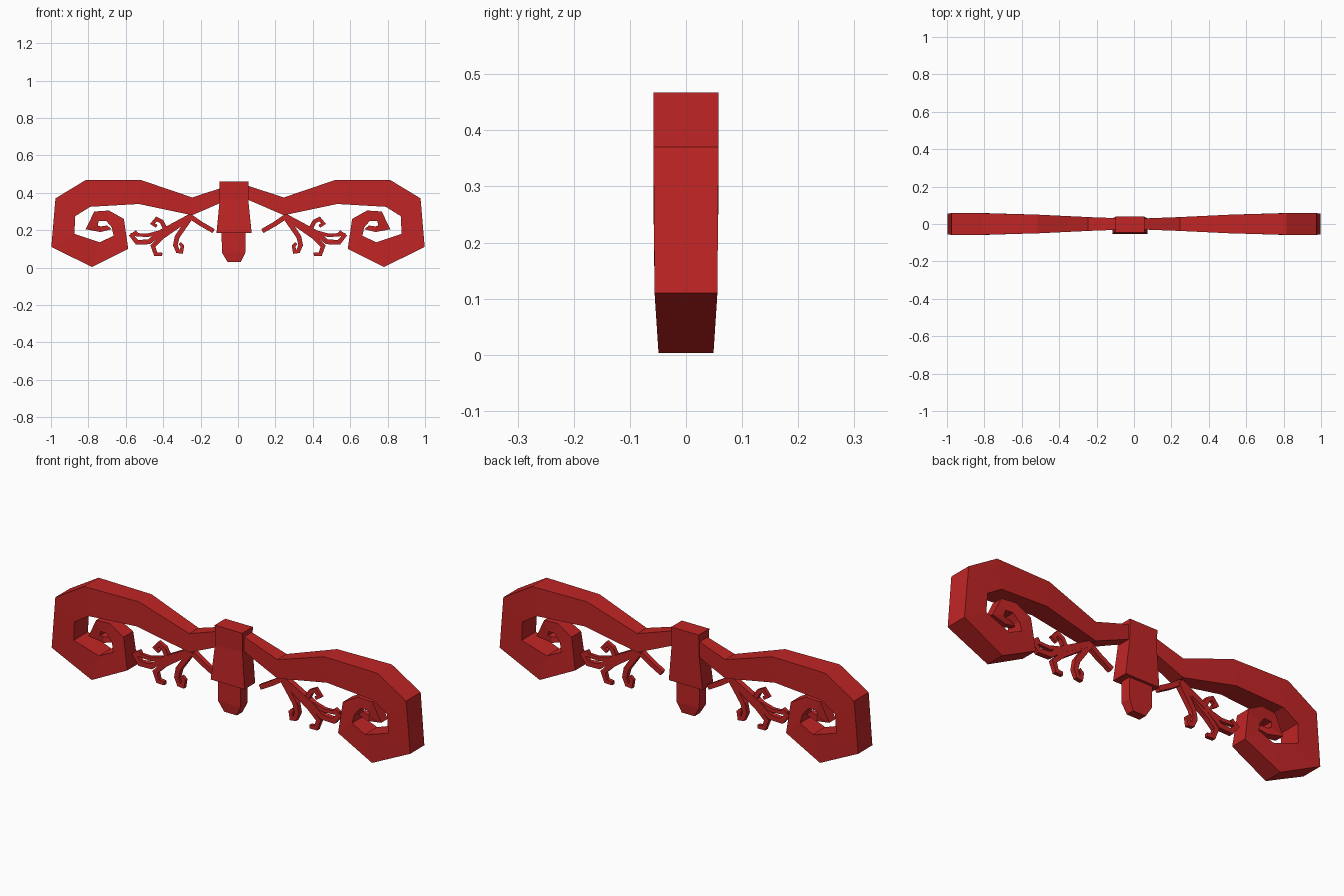
import bpy, bmesh
from mathutils import Vector

cube = bpy.data.objects.get("Cube")
if cube:
    bpy.data.objects.remove(cube, do_unlink=True)

red = bpy.data.materials.new("deep red")
red.use_nodes = True
red.diffuse_color = (0.53, 0.018, 0.018, 1)
red.node_tree.nodes["Principled BSDF"].inputs["Base Color"].default_value = (0.53, 0.018, 0.018, 1)


def loft(name, rings, mirror=False):
    """Skin a list of four-cornered rings into a flat-faced solid."""
    bm = bmesh.new()
    loops = [[bm.verts.new(p) for p in ring] for ring in rings]
    for a, b in zip(loops, loops[1:]):
        for i in range(4):
            j = (i + 1) % 4
            bm.faces.new((a[i], a[j], b[j], b[i]))
    bm.faces.new(loops[0])
    bm.faces.new(loops[-1])
    bmesh.ops.recalc_face_normals(bm, faces=bm.faces)
    mesh = bpy.data.meshes.new(name)
    bm.to_mesh(mesh)
    bm.free()
    mesh.materials.append(red)
    obj = bpy.data.objects.new(name, mesh)
    bpy.context.collection.objects.link(obj)
    if mirror:
        obj.modifiers.new("other side", 'MIRROR').use_mirror_merge = False
    return obj


def strip_ring(outer, inner, d):
    """Cross-section of a flat strip, from edge points in x and z."""
    (ox, oz), (ix, iz) = outer, inner
    return [(ox, -d, oz), (ox, d, oz), (ix, d, iz), (ix, -d, iz)]


def block_ring(x0, x1, y0, y1, z):
    return [(x0, y0, z), (x1, y0, z), (x1, y1, z), (x0, y1, z)]


def tendril(name, path, start, end):
    """Thin square stem along a path, with mitred corners and a taper."""
    pts = [Vector(p) for p in path]
    last = len(pts) - 1
    rings = []
    for i, p in enumerate(pts):
        before = (p - pts[i - 1]).normalized() if i else (pts[1] - p).normalized()
        after = (pts[i + 1] - p).normalized() if i < last else before
        tangent = (before + after).normalized()
        half = start + (end - start) * i / last
        side = Vector((-tangent.y, tangent.x)) * half / max(tangent.dot(after), 0.6)
        rings.append(strip_ring(p + side, p - side, half))
    loft(name, rings, True)


# Scrolled arms: outer edge, inner edge, half depth
arm = [
    ((0.0, 0.45), (0.0, 0.375), 0.028),
    ((0.06, 0.435), (0.06, 0.36), 0.03),
    ((0.245, 0.375), (0.245, 0.28), 0.037),
    ((0.516, 0.467), (0.53, 0.34), 0.05),
    ((0.816, 0.467), (0.79, 0.325), 0.058),
    ((0.976, 0.37), (0.87, 0.275), 0.058),
    ((0.998, 0.11), (0.875, 0.18), 0.056),
    ((0.78, 0.003), (0.74, 0.135), 0.049),
    ((0.587, 0.10), (0.665, 0.17), 0.043),
    ((0.61, 0.26), (0.675, 0.215), 0.038),
    ((0.69, 0.305), (0.705, 0.25), 0.034),
    ((0.768, 0.30), (0.745, 0.25), 0.03),
    ((0.815, 0.205), (0.75, 0.225), 0.025),
    ((0.735, 0.19), (0.735, 0.22), 0.018),
    ((0.675, 0.205), (0.7, 0.225), 0.01),
]
loft("scroll_arms", [strip_ring(*s) for s in arm], True)

# Flared centre clasp and the drop beneath it
loft("centre_clasp", [
    block_ring(-0.098, 0.055, -0.045, 0.039, 0.46),
    block_ring(-0.098, 0.055, -0.043, 0.037, 0.36),
    block_ring(-0.115, 0.073, -0.053, 0.032, 0.185),
])
loft("centre_drop", [
    block_ring(-0.088, 0.041, -0.036, 0.018, 0.21),
    block_ring(-0.086, 0.039, -0.036, 0.018, 0.08),
    block_ring(-0.056, 0.015, -0.03, 0.012, 0.03),
])

# Curling tendrils under each arm
tendril("tendril_stem", [(0.13, 0.195), (0.20, 0.235), (0.265, 0.28)], 0.012, 0.013)
tendril("inner_tendril",
        [(0.25, 0.275), (0.325, 0.165), (0.335, 0.12), (0.322, 0.088),
         (0.303, 0.085), (0.297, 0.115), (0.312, 0.13)], 0.014, 0.008)
tendril("lower_tendril",
        [(0.25, 0.275), (0.405, 0.165), (0.455, 0.115), (0.44, 0.072),
         (0.405, 0.07)], 0.014, 0.009)
tendril("outer_tendril",
        [(0.25, 0.275), (0.41, 0.19), (0.475, 0.138), (0.54, 0.135),
         (0.568, 0.17), (0.54, 0.192)], 0.015, 0.01)
tendril("upper_tendril",
        [(0.33, 0.23), (0.395, 0.195), (0.485, 0.172), (0.575, 0.178)], 0.012, 0.008)
tendril("upper_curl",
        [(0.385, 0.20), (0.408, 0.245), (0.435, 0.26), (0.457, 0.235),
         (0.435, 0.22)], 0.012, 0.008)
